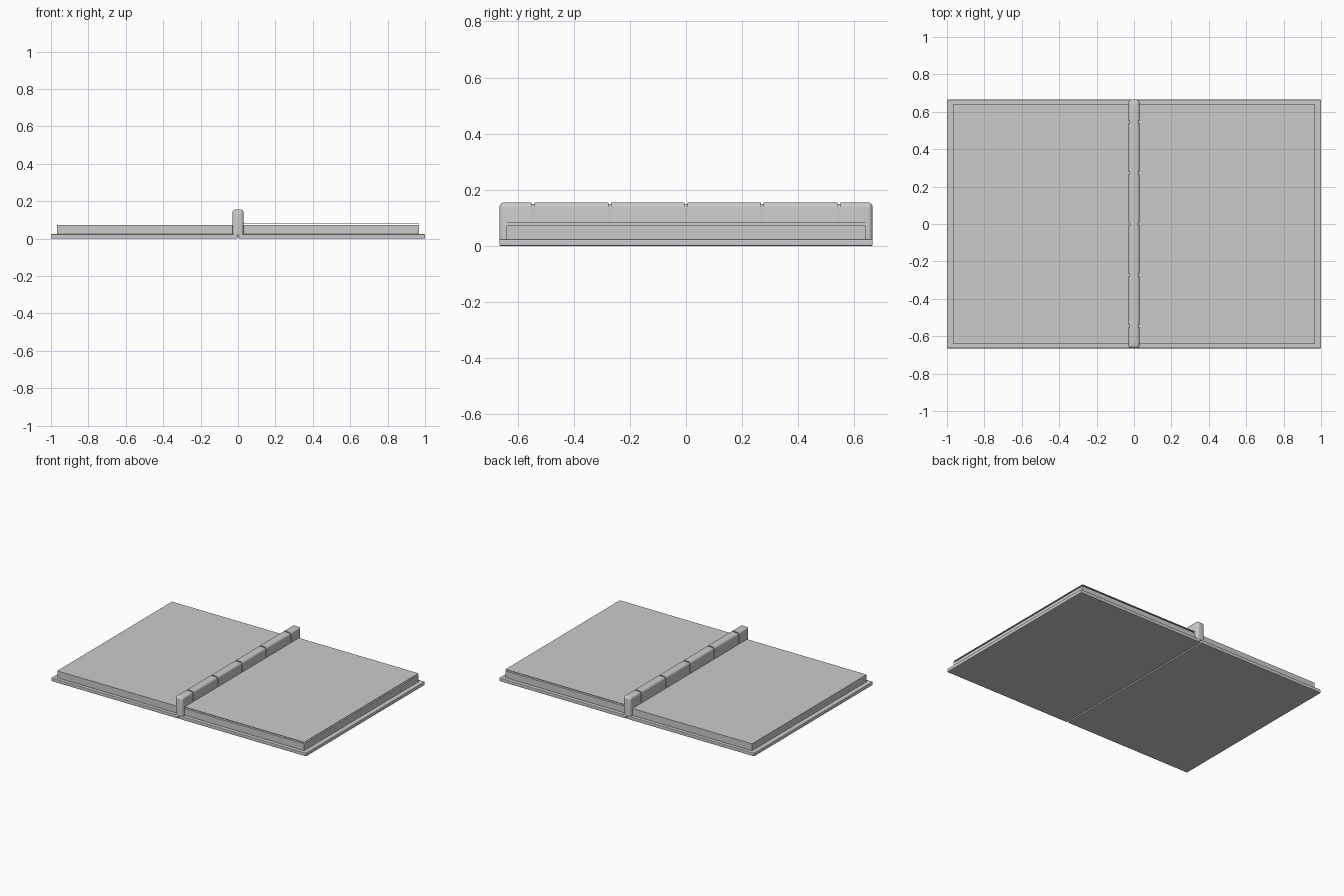
import bpy, bmesh

if "Cube" in bpy.data.objects:
    bpy.data.objects.remove(bpy.data.objects["Cube"])

grey = bpy.data.materials.new("plain_grey")
grey.diffuse_color = (0.6, 0.6, 0.6, 1)
grey.use_nodes = True
grey.node_tree.nodes["Principled BSDF"].inputs["Base Color"].default_value = grey.diffuse_color


def box(name, x0, x1, y0, y1, z0, z1, bevel=0.0, segs=1):
    """Axis-aligned box from its limits, optionally with bevelled edges."""
    bm = bmesh.new()
    bmesh.ops.create_cube(bm, size=1)
    for v in bm.verts:
        v.co = (x1 if v.co.x > 0 else x0,
                y1 if v.co.y > 0 else y0,
                z1 if v.co.z > 0 else z0)
    if bevel:
        bmesh.ops.bevel(bm, geom=bm.edges[:], offset=bevel, segments=segs,
                        profile=0.5, affect='EDGES')
    me = bpy.data.meshes.new(name)
    bm.to_mesh(me)
    bm.free()
    me.materials.append(grey)
    ob = bpy.data.objects.new(name, me)
    bpy.context.collection.objects.link(ob)
    return ob


def round_edges(ob, test, radius, segs=5):
    """Round only the edges whose two end points pass the test."""
    bm = bmesh.new()
    bm.from_mesh(ob.data)
    edges = [e for e in bm.edges if test(e.verts[0].co, e.verts[1].co)]
    bmesh.ops.bevel(bm, geom=edges, offset=radius, segments=segs,
                    profile=0.5, affect='EDGES')
    bm.to_mesh(ob.data)
    bm.free()
    bpy.context.view_layer.objects.active = ob
    ob.select_set(True)
    bpy.ops.object.shade_smooth_by_angle(angle=0.6)
    ob.select_set(False)


# covers, with a narrow seam under the spine
box("left_cover", -1, -0.004, -0.665, 0.665, 0, 0.024, 0.004, 2)
box("right_cover", 0.004, 1, -0.665, 0.665, 0, 0.024, 0.004, 2)

# page blocks
box("left_pages", -0.967, -0.02, -0.642, 0.642, 0.02, 0.073)
box("right_pages", 0.02, 0.967, -0.64, 0.64, 0.02, 0.072)

# single loose leaf lying just above the right pages
box("loose_leaf", 0.02, 0.967, -0.64, 0.64, 0.081, 0.083)

# spine: segments separated by fine grooves, over a slightly smaller core
W, TOP, END = 0.03, 0.155, 0.665
joints = [-END, -0.545, -0.272, 0, 0.272, 0.545, END]
for i, (a, b) in enumerate(zip(joints, joints[1:])):
    y0 = a if i == 0 else a + 0.005
    y1 = b if i == 5 else b - 0.005
    seg = box(f"spine_segment_{i + 1}", -W, W, y0, y1, 0.02, TOP)
    # long top edges, plus the outer end edges on the first and last piece
    round_edges(seg, lambda p, q: (
        (p.z > 0.1 and q.z > 0.1 and abs(p.y - q.y) > 0.01)
        or (abs(p.y) > 0.66 and abs(q.y) > 0.66
            and (p.z > 0.1 or q.z > 0.1))), 0.017)
box("spine_core", -W + 0.005, W - 0.005, -END + 0.02, END - 0.02,
    0.02, TOP - 0.006, 0.012, 3)
